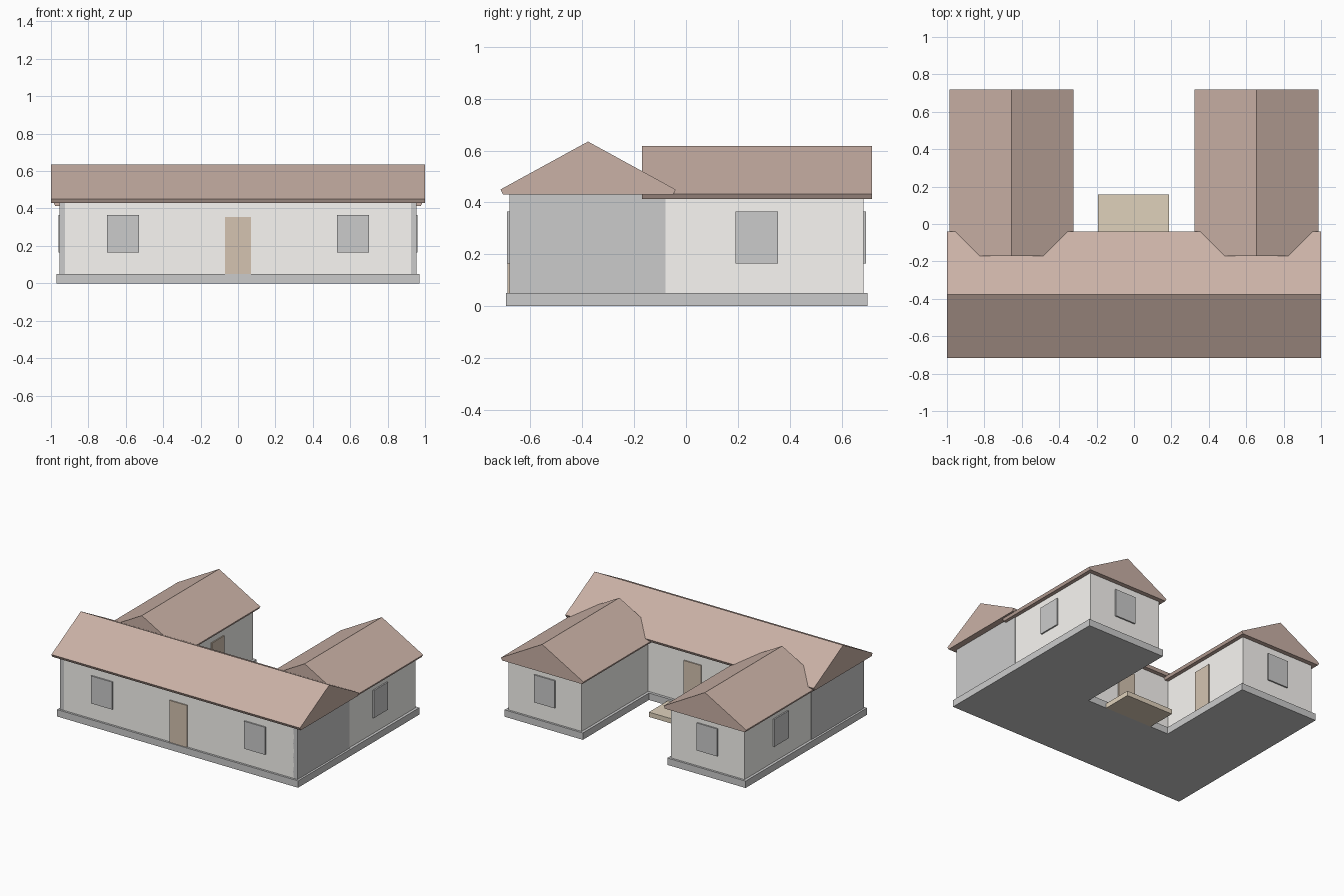
import bpy, bmesh
from mathutils import Vector

if "Cube" in bpy.data.objects:
    bpy.data.objects.remove(bpy.data.objects["Cube"])


def material(name, rgb):
    m = bpy.data.materials.new(name)
    m.diffuse_color = (*rgb, 1)
    m.use_nodes = True
    m.node_tree.nodes["Principled BSDF"].inputs["Base Color"].default_value = m.diffuse_color
    return m


CREAM = material("plaster", (0.95, 0.935, 0.9))
ROOF = material("roof_tile", (0.59, 0.44, 0.38))
DOOR = material("door_wood", (0.66, 0.55, 0.44))
DECK = material("deck_wood", (0.74, 0.64, 0.50))
STONE = material("stone", (0.6, 0.6, 0.6))


def extrude(name, points, vec, mat=None):
    """Closed solid from a planar outline swept along a vector."""
    bm = bmesh.new()
    face = bm.faces.new([bm.verts.new(p) for p in points])
    res = bmesh.ops.extrude_face_region(bm, geom=[face])
    verts = [v for v in res["geom"] if isinstance(v, bmesh.types.BMVert)]
    bmesh.ops.translate(bm, verts=verts, vec=Vector(vec))
    bmesh.ops.recalc_face_normals(bm, faces=bm.faces)
    me = bpy.data.meshes.new(name)
    bm.to_mesh(me)
    bm.free()
    ob = bpy.data.objects.new(name, me)
    bpy.context.collection.objects.link(ob)
    if mat:
        me.materials.append(mat)
    return ob


def box(name, x, y, z, mat=None):
    x, y = sorted(x), sorted(y)
    pts = [(x[0], y[0], z[0]), (x[1], y[0], z[0]), (x[1], y[1], z[0]), (x[0], y[1], z[0])]
    return extrude(name, pts, (0, 0, z[1] - z[0]), mat)


def gable(half, eave, ridge, drop):
    """Gable roof section: wide eave line, slightly tucked underside."""
    tuck = half - 0.01
    return [(-tuck, eave - drop), (-half, eave), (0, ridge), (half, eave), (tuck, eave - drop)]


# U-shaped plinth
outline = [(-0.97, -0.695), (0.97, -0.695), (0.97, 0.7), (0.34, 0.7),
           (0.34, -0.06), (-0.34, -0.06), (-0.34, 0.7), (-0.97, 0.7)]
extrude("plinth", [(x, y, 0) for x, y in outline], (0, 0, 0.05), STONE)

# Front range: walls, roof and doors
box("main_walls", (-0.925, 0.925), (-0.68, -0.08), (0.05, 0.44), CREAM)
extrude("main_roof", [(-1, -0.378 + y, z) for y, z in gable(0.338, 0.45, 0.635, 0.02)],
        (2, 0, 0), ROOF)
box("front_door", (-0.07, 0.07), (-0.688, -0.67), (0.05, 0.355), DOOR)
box("courtyard_door", (-0.07, 0.07), (-0.09, -0.072), (0.05, 0.355), DOOR)
box("wing_door", (-0.37, -0.352), (0.205, 0.345), (0.05, 0.355), DOOR)
box("deck", (-0.193, 0.188), (-0.08, 0.157), (0, 0.035), DECK)

# Wings, end walls and windows on both sides
WZ = (0.165, 0.365)
for s, side in ((-1, "left"), (1, "right")):
    cx = 0.655 * s
    box(side + "_end_wall", (0.92 * s, 0.955 * s), (-0.68, -0.08), (0.05, 0.44))
    box(side + "_wing_walls", (0.36 * s, 0.95 * s), (-0.09, 0.685), (0.05, 0.425), CREAM)
    extrude(side + "_wing_roof", [(cx + x, -0.17, z) for x, z in gable(0.332, 0.432, 0.617, 0.018)],
            (0, 0.888, 0), ROOF)
    box(side + "_front_window", (0.53 * s, 0.7 * s), (-0.69, -0.67), WZ)
    box(side + "_side_window", (0.94 * s, 0.96 * s), (0.19, 0.355), WZ)
    box(side + "_back_window", (cx - 0.083, cx + 0.083), (0.675, 0.695), WZ)
